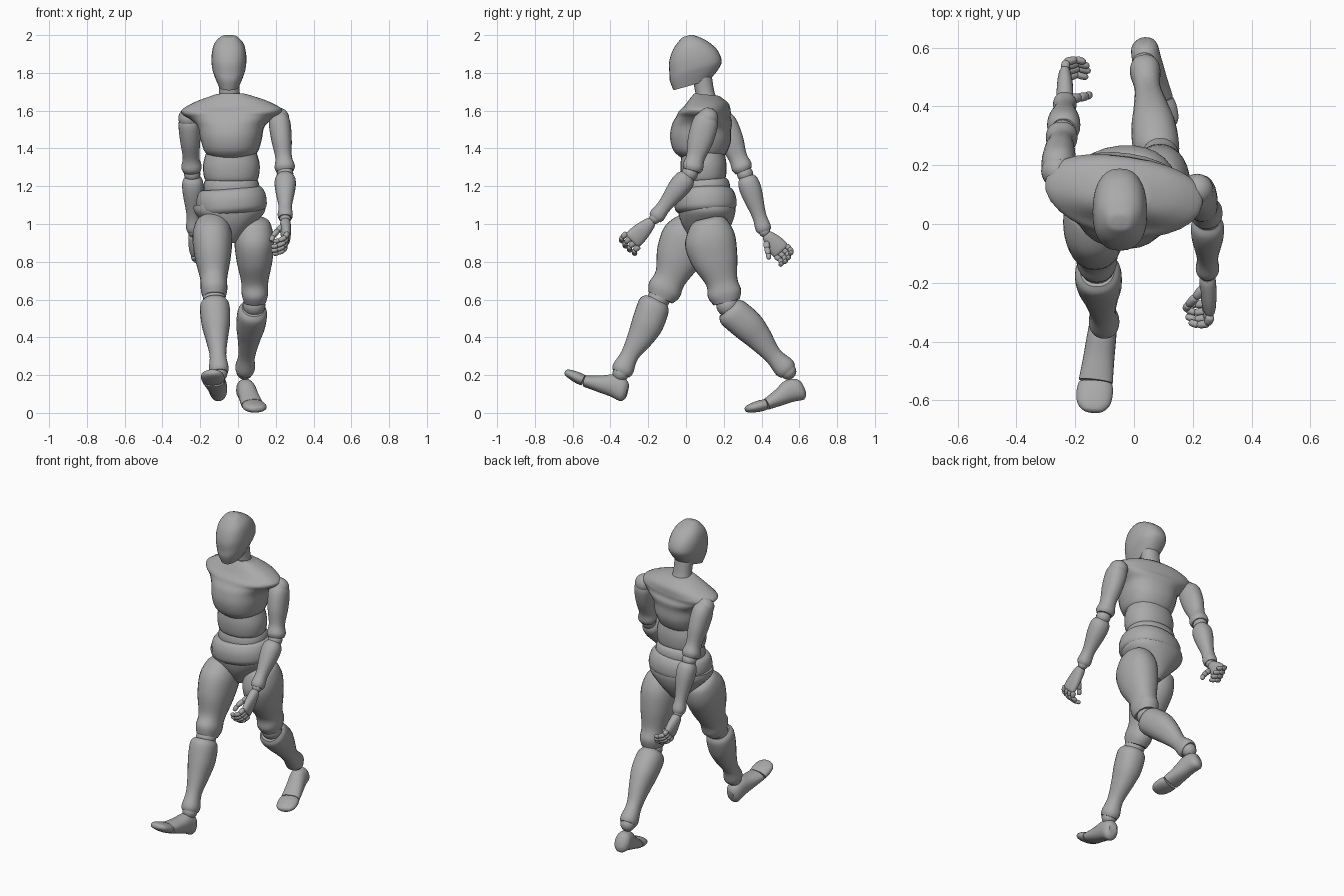
import bpy, bmesh, math
from mathutils import Vector

cube = bpy.data.objects.get("Cube")
if cube:
    bpy.data.objects.remove(cube)

grey = bpy.data.materials.new("matte grey")
grey.use_nodes = True
grey.diffuse_color = (0.4, 0.4, 0.4, 1)
grey.node_tree.nodes["Principled BSDF"].inputs["Base Color"].default_value = grey.diffuse_color
SIDES = 28


def smooth_rows(rows, steps=5):
    """Pass a smooth curve through the rows of a profile."""
    pts = [Vector(r) for r in rows]
    result = []
    for i in range(len(pts) - 1):
        before, a, b, after = pts[max(i - 1, 0)], pts[i], pts[i + 1], pts[min(i + 2, len(pts) - 1)]
        for k in range(steps):
            s = k / steps
            result.append(a + (b - before) * s / 2 + (2 * before - 5 * a + 4 * b - after) * s**2 / 2
                          + (3 * a - before - 3 * b + after) * s**3 / 2)
    return result + [pts[-1]]


def loft(name, start, end, profile, across=(1, 0, 0), square=2.2, steps=5):
    """Loft rings from start to end; profile rows: position, half width, half depth, depth shift."""
    start, end = Vector(start), Vector(end)
    axis = (end - start).normalized()
    u = Vector(across)
    u = (u - axis * u.dot(axis)).normalized()
    v = axis.cross(u)
    bm = bmesh.new()
    rings = []
    for t, w, d, shift in smooth_rows(profile, steps):
        ring = []
        for i in range(SIDES):
            a = math.tau * i / SIDES
            c, s = math.cos(a), math.sin(a)
            x = math.copysign(abs(c) ** (2 / square), c) * w
            y = math.copysign(abs(s) ** (2 / square), s) * d + shift
            ring.append(bm.verts.new(start.lerp(end, t) + u * x + v * y))
        rings.append(ring)
    for low, high in zip(rings, rings[1:]):
        for i in range(SIDES):
            j = (i + 1) % SIDES
            bm.faces.new((low[i], low[j], high[j], high[i]))
    bm.faces.new(rings[0][::-1])
    bm.faces.new(rings[-1])
    bmesh.ops.recalc_face_normals(bm, faces=bm.faces[:])
    mesh = bpy.data.meshes.new(name)
    bm.to_mesh(mesh)
    bm.free()
    obj = bpy.data.objects.new(name, mesh)
    bpy.context.collection.objects.link(obj)
    finish(obj)


def finish(obj):
    obj.data.materials.append(grey)
    bpy.ops.object.select_all(action="DESELECT")
    obj.select_set(True)
    bpy.context.view_layer.objects.active = obj
    bpy.ops.object.shade_smooth_by_angle(angle=math.radians(40))


def ball(name, centre, radius):
    bpy.ops.mesh.primitive_uv_sphere_add(segments=20, ring_count=12, radius=radius, location=centre)
    obj = bpy.context.object
    obj.name = name
    finish(obj)


def chain(name, points, radius):
    """Row of rounded finger bones through the points."""
    for n, (a, b) in enumerate(zip(points, points[1:])):
        r = radius * (1 - 0.1 * n)
        rows = [(-.08, r * .5, r * .5, 0), (.1, r, r, 0), (.8, r * .95, r * .95, 0), (1.05, r * .5, r * .5, 0)]
        loft(f"{name}_{n + 1}", a, b, rows, steps=3)


def hand(side, wrist, index, pinky, bends, thumb):
    wrist, index, pinky = Vector(wrist), Vector(index), Vector(pinky)
    palm = [(0, .024, .022, 0), (.15, .034, .028, 0), (.6, .048, .027, 0), (.95, .05, .022, 0), (1.05, .042, .014, 0)]
    loft(f"{side}_palm", wrist, (index + pinky) / 2, palm, across=pinky - index)
    for n, finger in enumerate(("index", "middle", "ring", "little")):
        base = index.lerp(pinky, n / 3)
        size = (.95, 1.05, 1, .85)[n]
        chain(f"{side}_{finger}_finger", [base] + [base + Vector(b) * size for b in bends], .0145)
    chain(f"{side}_thumb", [Vector(p) for p in thumb], .016)


# Shared limb profiles
THIGH = [(0, .05, .06, 0), (.06, .085, .1, 0), (.25, .105, .135, .01), (.5, .095, .122, .01),
         (.75, .072, .085, 0), (.9, .07, .09, 0), (1, .058, .07, 0)]
SHIN = [(0, .058, .065, 0), (.08, .078, .085, 0), (.3, .076, .085, -.01), (.5, .06, .07, -.01),
        (.75, .044, .048, 0), (.93, .052, .058, 0), (1, .045, .05, 0)]
FOOT = [(0, .025, .035, 0), (.1, .045, .06, 0), (.35, .05, .06, .012), (.65, .053, .045, .005), (1, .058, .03, 0)]
TOES = [(0, .058, .029, 0), (.3, .062, .03, 0), (.7, .056, .024, 0), (.93, .036, .016, 0), (1, .015, .007, 0)]
UPPER_ARM = [(0, .04, .045, 0), (.15, .057, .068, 0), (.45, .054, .068, 0), (.75, .044, .05, 0),
             (.92, .054, .055, 0), (1, .046, .045, 0)]
FOREARM = [(0, .04, .04, 0), (.1, .055, .055, 0), (.3, .054, .056, 0), (.7, .036, .038, 0),
           (.92, .04, .042, 0), (1, .033, .035, 0)]

# Head and neck
loft("head", (-.048, .03, 1.735), (-.048, -.04, 1.983),
     [(0, .055, .1, 0), (.2, .078, .137, .032), (.35, .09, .143, .046), (.58, .092, .13, .048),
      (.81, .079, .09, .047), (.97, .045, .038, .047), (1, .02, .018, .045)], square=2.4)
loft("neck", (-.045, .11, 1.64), (-.047, .085, 1.78),
     [(0, .065, .06, 0), (.4, .055, .05, 0), (1, .056, .052, 0)])

# Torso
loft("chest", (-.035, .075, 1.34), (-.035, .11, 1.685),
     [(0, .08, .09, -.01), (.1, .135, .135, -.01), (.3, .16, .16, -.01), (.5, .175, .155, -.01),
      (.62, .215, .145, 0), (.7, .258, .132, 0), (.78, .265, .118, .01), (.9, .19, .1, .015),
      (1, .085, .065, 0)], across=(1, -.15, 0), square=2.3)
loft("upper_abdomen", (-.035, .095, 1.22), (-.035, .09, 1.39),
     [(0, .115, .09, 0), (.12, .142, .115, 0), (.55, .15, .122, 0), (1, .13, .11, 0)])
loft("lower_abdomen", (-.035, .1, 1.12), (-.035, .1, 1.25),
     [(0, .13, .11, 0), (.5, .148, .128, .005), (.85, .14, .12, .005), (1, .115, .1, 0)])
loft("waist", (-.03, .105, 1.06), (-.04, .1, 1.19),
     [(0, .165, .14, 0), (.2, .185, .162, 0), (.6, .185, .162, 0), (.9, .17, .145, 0), (1, .15, .125, 0)],
     across=(1, .1, .07))
loft("pelvis", (-.045, .11, .9), (-.045, .11, 1.1),
     [(0, .03, .06, 0), (.15, .06, .09, 0), (.5, .13, .132, 0), (.8, .185, .15, 0), (1, .19, .15, 0)],
     across=(1, .1, .07))

# Joint positions of the stride
LEGS = {
    "left": dict(hip=(.085, .11, 1.03), knee=(.09, .215, .585), shin=(.08, .225, .555), ankle=(.035, .54, .22),
                 heel=(.03, .62, .135), instep=(.075, .425, .045), toe=(.105, .315, .018)),
    "right": dict(hip=(-.14, .07, 1.03), knee=(-.125, -.135, .61), shin=(-.125, -.155, .595), ankle=(-.1, -.345, .21),
                  heel=(-.1, -.31, .115), instep=(-.13, -.535, .168), toe=(-.14, -.64, .218)),
}
ARMS = {
    "left": dict(shoulder=(.215, .115, 1.58), elbow=(.25, .03, 1.28), forearm=(.25, .01, 1.255), wrist=(.25, -.165, 1.03)),
    "right": dict(shoulder=(-.26, .18, 1.58), elbow=(-.245, .305, 1.28), forearm=(-.24, .32, 1.25), wrist=(-.235, .415, .96)),
}

for side, j in LEGS.items():
    loft(f"{side}_thigh", j["hip"], j["knee"], THIGH)
    ball(f"{side}_knee_joint", (Vector(j["knee"]) + Vector(j["shin"])) / 2, .06)
    loft(f"{side}_shin", j["shin"], j["ankle"], SHIN)
    ball(f"{side}_ankle_joint", j["ankle"], .044)
    loft(f"{side}_foot", j["heel"], j["instep"], FOOT)
    loft(f"{side}_toes", Vector(j["instep"]).lerp(Vector(j["toe"]), .08), j["toe"], TOES)

for side, j in ARMS.items():
    ball(f"{side}_shoulder_joint", Vector(j["shoulder"]) - Vector((0, 0, .02)), .056)
    loft(f"{side}_upper_arm", j["shoulder"], j["elbow"], UPPER_ARM)
    ball(f"{side}_elbow_joint", (Vector(j["elbow"]) + Vector(j["forearm"])) / 2, .043)
    loft(f"{side}_forearm", j["forearm"], j["wrist"], FOREARM)
    ball(f"{side}_wrist_joint", j["wrist"], .03)

# Hands with curled fingers
hand("left", (.25, -.18, 1.015), (.26, -.315, .95), (.25, -.25, .88),
     [(-.01, -.025, -.022), (-.045, -.03, -.04), (-.075, -.02, -.045)],
     [(.235, -.22, .985), (.21, -.25, .965), (.185, -.275, .935), (.175, -.29, .91)])
hand("right", (-.235, .425, .945), (-.235, .475, .83), (-.235, .53, .885),
     [(.005, .025, -.02), (.045, .035, -.04), (.08, .025, -.05)],
     [(-.215, .425, .9), (-.185, .43, .87), (-.16, .435, .84), (-.15, .44, .815)])
